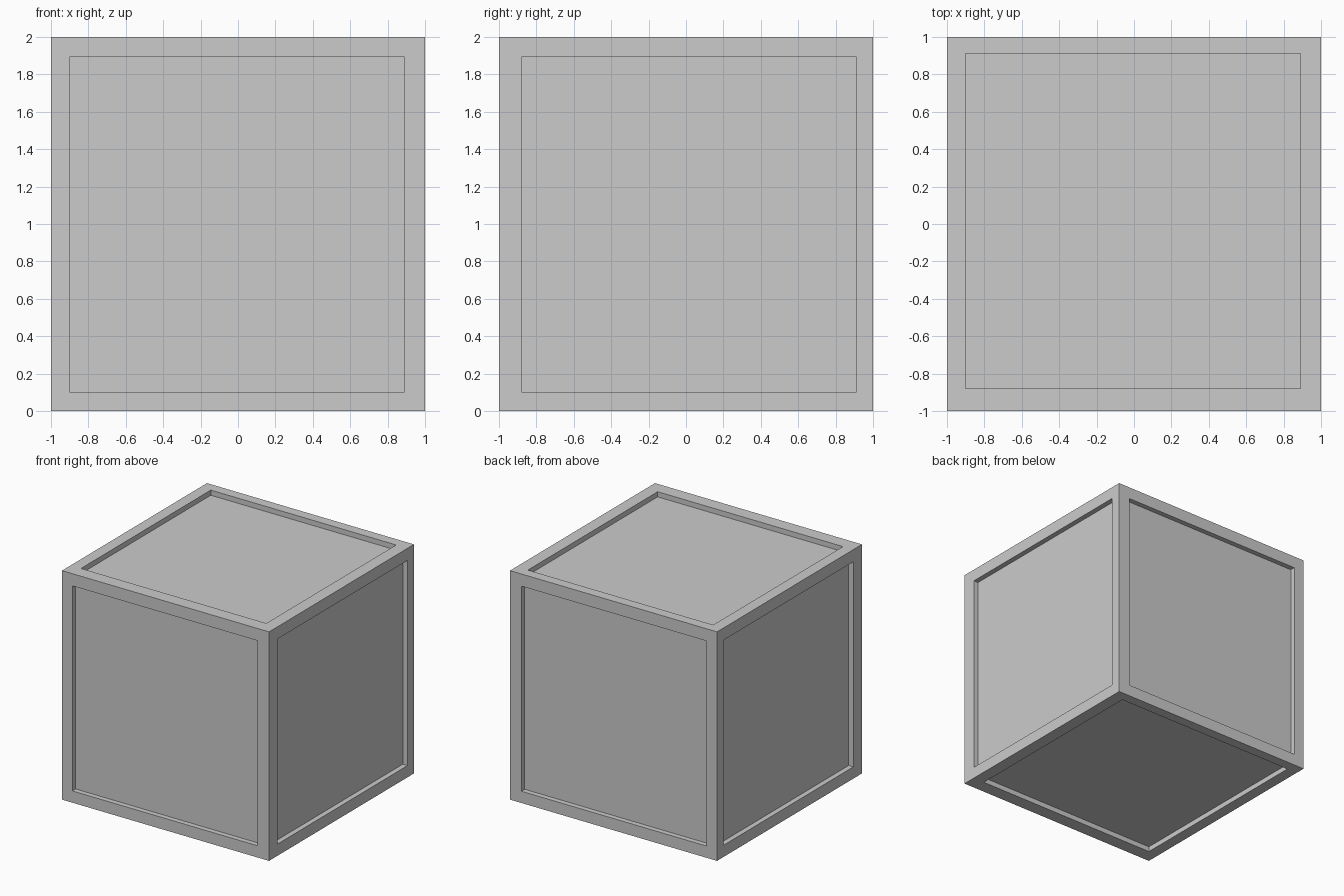
import bpy, bmesh
from mathutils import Vector

if "Cube" in bpy.data.objects:
    bpy.data.objects.remove(bpy.data.objects["Cube"], do_unlink=True)

BORDER = 0.148    # width of the raised frame around each panel
DEPTH = 0.045     # how far the panels are sunk
SHIFT = Vector((-0.005, 0.015, -0.002))  # panels sit slightly off centre


def flat_material(name, value):
    mat = bpy.data.materials.new(name)
    mat.use_nodes = True
    colour = (value, value, value, 1)
    mat.diffuse_color = colour
    mat.node_tree.nodes["Principled BSDF"].inputs["Base Color"].default_value = colour
    return mat


# Solid block with a square recessed panel on all six sides
bm = bmesh.new()
bmesh.ops.create_cube(bm, size=2)
bmesh.ops.translate(bm, verts=bm.verts, vec=(0, 0, 1))
panels = list(bm.faces)
bmesh.ops.inset_individual(bm, faces=panels, thickness=BORDER)

# Slide each panel outline within its own side, then sink it
for panel in panels:
    normal = panel.normal.copy()
    slide = SHIFT - normal * SHIFT.dot(normal)
    bmesh.ops.translate(bm, verts=panel.verts, vec=slide)
sunk = bmesh.ops.extrude_discrete_faces(bm, faces=panels)["faces"]
for panel in sunk:
    panel.normal_update()
    bmesh.ops.translate(bm, verts=panel.verts, vec=-panel.normal * DEPTH)
bmesh.ops.recalc_face_normals(bm, faces=bm.faces)

mesh = bpy.data.meshes.new("panelled_cube")
bm.to_mesh(mesh)
bm.free()
mesh.materials.append(flat_material("light grey", 0.6))
cube = bpy.data.objects.new("panelled_cube", mesh)
bpy.context.collection.objects.link(cube)
